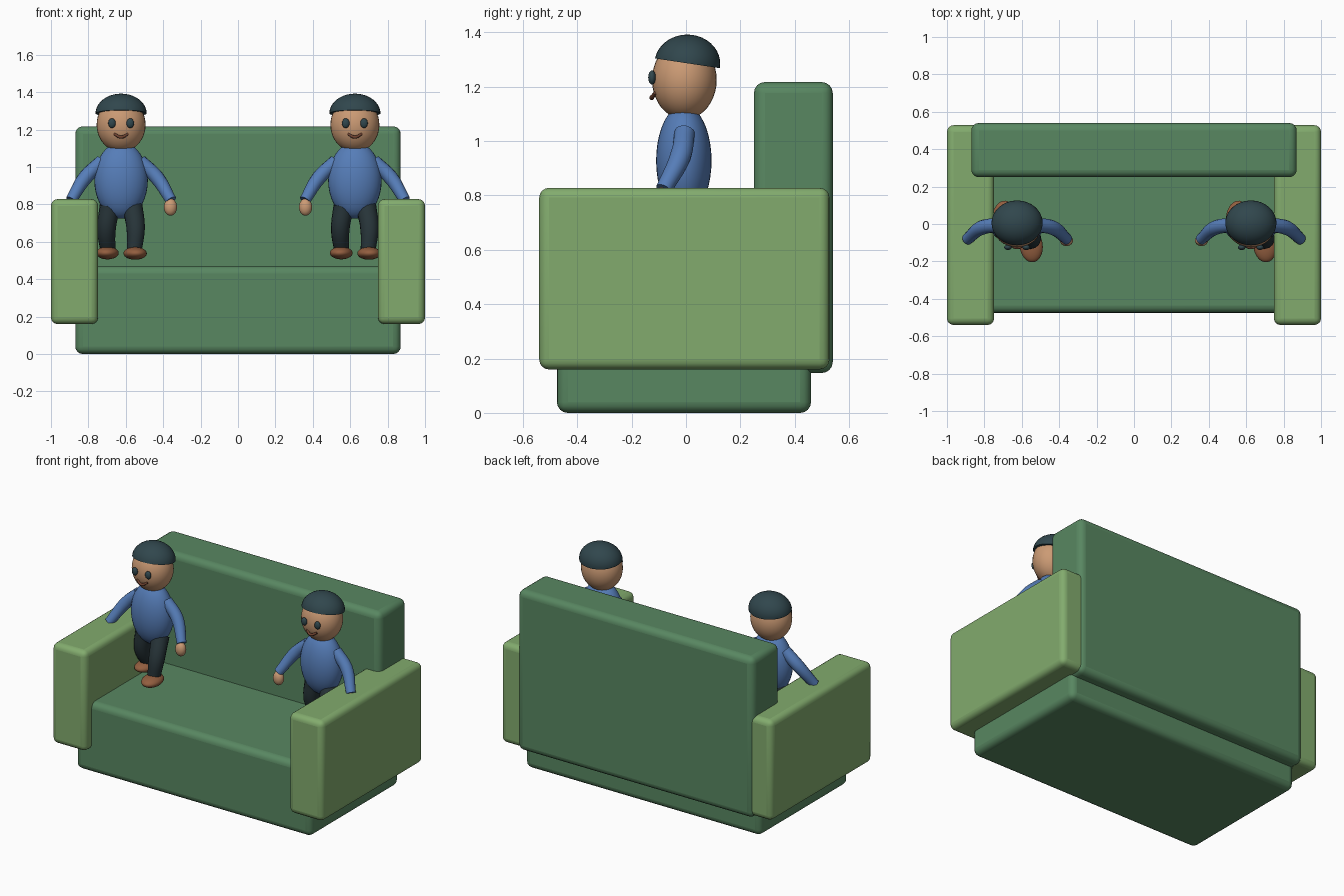
import bpy, bmesh, math
from mathutils import Vector

if "Cube" in bpy.data.objects:
    bpy.data.objects.remove(bpy.data.objects["Cube"])


def material(name, r, g, b):
    m = bpy.data.materials.new(name)
    m.diffuse_color = (r, g, b, 1)
    m.use_nodes = True
    m.node_tree.nodes["Principled BSDF"].inputs["Base Color"].default_value = m.diffuse_color
    return m


GREEN = material("sofa_green", .098, .242, .120)
LIGHT = material("armrest_light_green", .225, .410, .155)
SKIN = material("skin_tan", .60, .325, .175)
DARK = material("dark_slate", .030, .062, .074)
TROUSER = material("trouser_charcoal", .020, .034, .040)
SHIRT = material("shirt_blue", .092, .205, .480)
SHOE = material("shoe_brown", .290, .112, .050)
LIP = material("mouth_brown", .160, .055, .030)


def finish(obj, mat, angle=60):
    obj.data.materials.clear()
    obj.data.materials.append(mat)
    bpy.ops.object.select_all(action='DESELECT')
    obj.select_set(True)
    bpy.context.view_layer.objects.active = obj
    bpy.ops.object.shade_smooth_by_angle(angle=math.radians(angle))
    return obj


def cushion(name, lo, hi, mat, bevel=.04):
    """Rounded box between two corners."""
    lo, hi = Vector(lo), Vector(hi)
    bpy.ops.mesh.primitive_cube_add(size=1, location=(lo + hi) / 2)
    obj = bpy.context.object
    obj.name = name
    obj.scale = hi - lo
    bpy.ops.object.transform_apply(location=False, rotation=False, scale=True)
    mod = obj.modifiers.new("rounding", 'BEVEL')
    mod.width, mod.segments = bevel, 4
    return finish(obj, mat)


def ellipsoid(name, centre, radii, mat, turn=0, cut=None):
    """Squashed sphere, optionally trimmed below a plane (point, normal)."""
    bpy.ops.mesh.primitive_uv_sphere_add(segments=32, ring_count=20, radius=1,
                                         location=centre, rotation=(0, 0, turn))
    obj = bpy.context.object
    obj.name = name
    obj.scale = radii
    bpy.ops.object.transform_apply(location=True, rotation=True, scale=True)
    if cut:
        bm = bmesh.new()
        bm.from_mesh(obj.data)
        res = bmesh.ops.bisect_plane(bm, geom=bm.verts[:] + bm.edges[:] + bm.faces[:],
                                     plane_co=cut[0], plane_no=cut[1], clear_inner=True)
        edges = [e for e in res["geom_cut"] if isinstance(e, bmesh.types.BMEdge)]
        bmesh.ops.contextual_create(bm, geom=edges)
        bm.to_mesh(obj.data)
        bm.free()
    return finish(obj, mat)


def tube(name, points, radii, mat):
    """Tapered round tube along a smooth path."""
    cu = bpy.data.curves.new(name, 'CURVE')
    cu.dimensions = '3D'
    cu.bevel_depth, cu.bevel_resolution = 1, 5
    cu.use_fill_caps = True
    cu.resolution_u = 8
    sp = cu.splines.new('BEZIER')
    sp.bezier_points.add(len(points) - 1)
    for bp, p, r in zip(sp.bezier_points, points, radii):
        bp.co, bp.radius = p, r
        bp.handle_left_type = bp.handle_right_type = 'AUTO'
    obj = bpy.data.objects.new(name, cu)
    bpy.context.collection.objects.link(obj)
    bpy.ops.object.select_all(action='DESELECT')
    obj.select_set(True)
    bpy.context.view_layer.objects.active = obj
    bpy.ops.object.convert(target='MESH')
    return finish(bpy.context.object, mat)


def person(side, cx):
    def at(x, y, z):
        return (cx + x, y, z)

    # Head, hair cap and face
    ellipsoid(side + "_head", at(0, -.006, 1.225), (.131, .119, .145), SKIN)
    ellipsoid(side + "_hair", at(0, .005, 1.285), (.137, .121, .107), DARK,
              cut=(at(0, 0, 1.287), (0, .15, 1)))
    for s in (-1, 1):
        ellipsoid(side + "_eye", at(s * .049, -.125, 1.234), (.020, .014, .026), DARK)
    tube(side + "_mouth",
         [at(-.038, -.114, 1.177), at(0, -.126, 1.160), at(.038, -.114, 1.177)],
         [.006, .009, .006], LIP)

    # Shirt body and arms
    ellipsoid(side + "_torso", at(0, -.008, .928), (.143, .102, .205), SHIRT)
    for s in (-1, 1):
        tube(side + "_sleeve",
             [at(s * .10, -.005, 1.03), at(s * .19, -.02, .945), at(s * .267, -.082, .822)],
             [.038, .039, .030], SHIRT)
        ellipsoid(side + "_hand", at(s * .264, -.088, .785), (.035, .030, .046), SKIN)

    # Striding legs: one foot forward, one back
    tube(side + "_front_leg",
         [at(.06, -.01, .79), at(.078, -.075, .67), at(.070, -.095, .545)],
         [.055, .050, .040], TROUSER)
    tube(side + "_back_leg",
         [at(-.06, -.01, .79), at(-.078, -.005, .67), at(-.070, .055, .545)],
         [.055, .050, .040], TROUSER)
    ellipsoid(side + "_front_shoe", at(.075, -.115, .538), (.062, .090, .034), SHOE, turn=.12)
    ellipsoid(side + "_back_shoe", at(-.073, .035, .540), (.060, .090, .034), SHOE, turn=-.12)


# Sofa
cushion("seat", (-.87, -.475, 0), (.87, .46, .47), GREEN)
cushion("backrest", (-.87, .25, .147), (.87, .54, 1.217), GREEN)
for s, label in ((-1, "left"), (1, "right")):
    cushion(label + "_armrest", (min(s * .748, s), -.54, .16),
            (max(s * .748, s), .528, .828), LIGHT, .036)
    person(label, s * .625)
